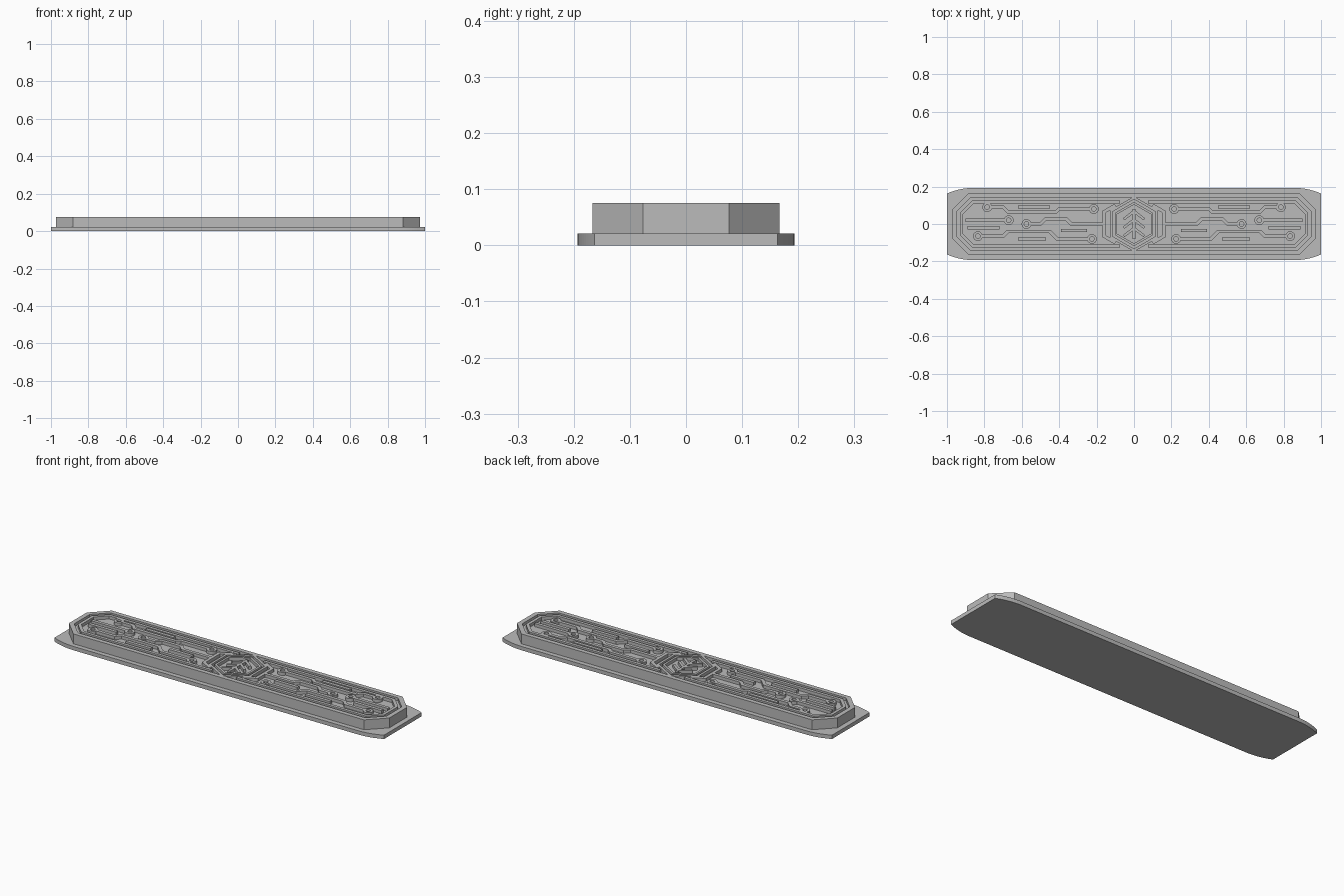
import bpy, bmesh, math
from mathutils import Vector

cube = bpy.data.objects.get("Cube")
if cube:
    bpy.data.objects.remove(cube)

grey = bpy.data.materials.new("plain grey")
grey.use_nodes = True
grey.diffuse_color = (0.5, 0.5, 0.5, 1)
grey.node_tree.nodes["Principled BSDF"].inputs["Base Color"].default_value = (0.5, 0.5, 0.5, 1)

PLATE, FLOOR, TOP = 0.021, 0.058, 0.075


def finish(bm, name, mirror=False):
    bmesh.ops.recalc_face_normals(bm, faces=bm.faces)
    mesh = bpy.data.meshes.new(name)
    bm.to_mesh(mesh)
    bm.free()
    mesh.materials.append(grey)
    obj = bpy.data.objects.new(name, mesh)
    bpy.context.collection.objects.link(obj)
    if mirror:
        mod = obj.modifiers.new("mirror", 'MIRROR')
        mod.use_mirror_merge = False
    return obj


def add_prism(bm, outline, z0, z1):
    low = [bm.verts.new((x, y, z0)) for x, y in outline]
    high = [bm.verts.new((x, y, z1)) for x, y in outline]
    bm.faces.new(low)
    bm.faces.new(high)
    for i in range(len(outline)):
        j = (i + 1) % len(outline)
        bm.faces.new((low[i], low[j], high[j], high[i]))


def add_ring(bm, outer, inner, z0=FLOOR - 0.002, z1=TOP):
    loops = [[bm.verts.new((x, y, z)) for x, y in pts]
             for pts, z in ((outer, z0), (outer, z1), (inner, z1), (inner, z0))]
    n = len(outer)
    for a in range(4):
        p, q = loops[a], loops[(a + 1) % 4]
        for i in range(n):
            j = (i + 1) % n
            bm.faces.new((p[i], p[j], q[j], q[i]))


def add_ridge(bm, path, width=0.018):
    """Raised strip with mitred bends along an open path."""
    pts = [Vector(p) for p in path]
    dirs = [(b - a).normalized() for a, b in zip(pts, pts[1:])]
    left, right = [], []
    for i, p in enumerate(pts):
        d0, d1 = dirs[max(i - 1, 0)], dirs[min(i, len(dirs) - 1)]
        n0, n1 = Vector((-d0.y, d0.x)), Vector((-d1.y, d1.x))
        m = (n0 + n1).normalized()
        m *= width / 2 / m.dot(n0)
        left.append(p + m)
        right.append(p - m)
    # One quad block per segment keeps the faces convex
    rows = [[bm.verts.new((q.x, q.y, z)) for q, z in
             ((l, FLOOR - 0.002), (l, TOP), (r, TOP), (r, FLOOR - 0.002))]
            for l, r in zip(left, right)]
    for p, q in zip(rows, rows[1:]):
        for k in range(4):
            bm.faces.new((p[k], p[(k + 1) % 4], q[(k + 1) % 4], q[k]))
    bm.faces.new(rows[0])
    bm.faces.new(rows[-1])


def octagon(inset):
    x, y, c = 0.972 - inset, 0.167 - inset, 0.09 - inset * (2 - math.sqrt(2))
    half = [(x - c, y), (x, y - c), (x, -y + c), (x - c, -y)]
    return half + [(-px, -py) for px, py in half]


def polygon(cx, cy, r, n):
    return [(cx + r * math.sin(2 * math.pi * i / n), cy + r * math.cos(2 * math.pi * i / n))
            for i in range(n)]


# Base plate with straight ends and softly curved corners
bm = bmesh.new()
curve = [(0.86 + 0.14 * t, 0.193 - 0.03 * t * t) for t in (i / 10 for i in range(11))]
right_end = curve + [(x, -y) for x, y in reversed(curve)]
add_prism(bm, right_end + [(-x, -y) for x, y in right_end], 0, PLATE)
finish(bm, "base_plate")

# Raised octagonal body and its rim
bm = bmesh.new()
add_prism(bm, octagon(0), PLATE - 0.002, FLOOR)
finish(bm, "panel_body")
bm = bmesh.new()
add_ring(bm, octagon(0), octagon(0.025), FLOOR)
finish(bm, "panel_rim")

# Inner border ridge, open where the centre hexagon sits
bm = bmesh.new()
add_ridge(bm, [(0.075, 0.117)] + octagon(0.05)[:4] + [(0.075, -0.117)], 0.017)
finish(bm, "inner_border", True)

# Round pads of the circuit pattern
pads = [(0.785, 0.09), (0.67, 0.02), (0.575, 0), (0.835, -0.065), (0.215, 0.08), (0.225, -0.08)]
bm = bmesh.new()
for x, y in pads:
    add_ring(bm, polygon(x, y, 0.026, 20), polygon(x, y, 0.012, 20))
finish(bm, "circuit_pads", True)

# Circuit traces
traces = [
    [(0.765, 0.09), (0.7, 0.09), (0.672, 0.062), (0.42, 0.062), (0.4, 0.08), (0.238, 0.08)],
    [(0.69, 0.02), (0.9, 0.02)],
    [(0.553, 0), (0.5, 0), (0.475, 0.025), (0.36, 0.025), (0.335, 0), (0.16, 0)],
    [(0.813, -0.065), (0.7, -0.065), (0.675, -0.04), (0.45, -0.04), (0.41, -0.08), (0.248, -0.08)],
    [(0.89, -0.02), (0.72, -0.02)],
    [(0.62, -0.08), (0.47, -0.08)],
    [(0.62, 0.091), (0.45, 0.091)],
    [(0.39, -0.035), (0.25, -0.035)],
    [(0.1, 0.1), (0.16, 0.065), (0.16, -0.065), (0.1, -0.1)],
]
bm = bmesh.new()
for path in traces:
    add_ridge(bm, path)
finish(bm, "circuit_traces", True)

# Nested hexagons at the centre
bm = bmesh.new()
add_ring(bm, polygon(0, 0, 0.148, 6), polygon(0, 0, 0.132, 6))
add_ring(bm, polygon(0, 0, 0.118, 6), polygon(0, 0, 0.104, 6))
finish(bm, "centre_hexagons")

# Branching ornament inside the hexagon
bm = bmesh.new()
add_ridge(bm, [(0, -0.08), (0, 0.08)], 0.014)
finish(bm, "ornament_stem")
bm = bmesh.new()
for y in (0.065, 0.02, -0.025):
    add_ridge(bm, [(0.004, y), (0.055, y - 0.04)], 0.014)
finish(bm, "ornament_branches", True)
